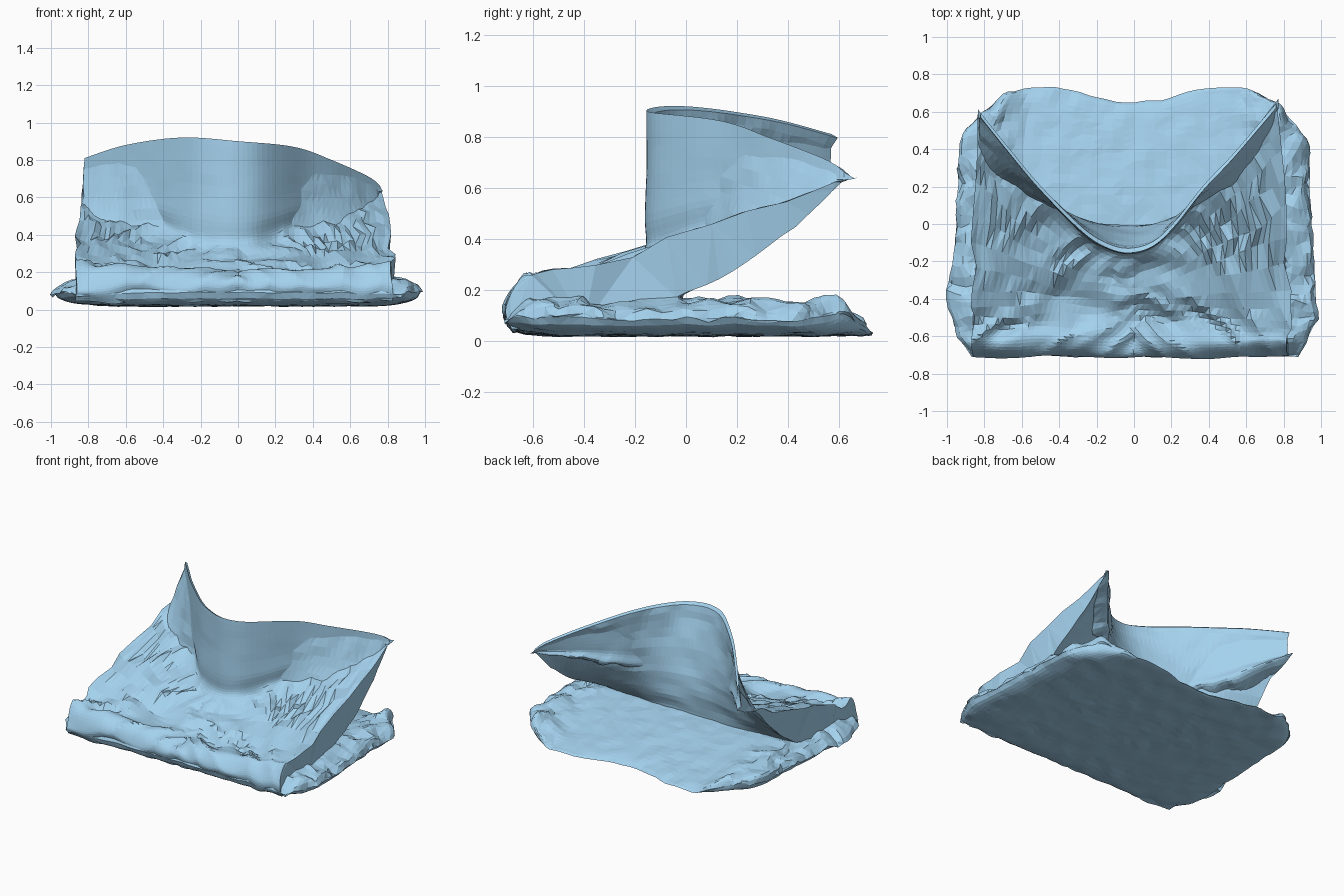
import bpy, bmesh, math
from mathutils import Vector, noise

if "Cube" in bpy.data.objects:
    bpy.data.objects.remove(bpy.data.objects["Cube"])

CLOTH = bpy.data.materials.new("blue_cloth")
CLOTH.diffuse_color = (.37, .64, .85, 1)
CLOTH.use_nodes = True
CLOTH.node_tree.nodes["Principled BSDF"].inputs["Base Color"].default_value = CLOTH.diffuse_color


def interp(table, x):
    """Piecewise-linear lookup in a list of (key, value) pairs."""
    for (a, p), (b, q) in zip(table, table[1:]):
        if x <= b:
            return p + (q - p) * max(0, (x - a) / (b - a))
    return table[-1][1]


def spline(pts, n):
    """Catmull-Rom path through pts, n samples per span."""
    p = [pts[0]] + pts + [pts[-1]]
    out = []
    for i in range(1, len(p) - 2):
        a, b, c, d = p[i - 1:i + 3]
        for k in range(n):
            t = k / n
            out.append(0.5 * (2 * b + (c - a) * t + (2 * a - 5 * b + 4 * c - d) * t * t
                              + (3 * b - a - 3 * c + d) * t ** 3))
    return out + [pts[-1]]


def smooth_table(table):
    return [tuple(p) for p in spline([Vector(t) for t in table], 6)]


def loft(name, loops):
    """Skin closed loops into a solid with capped ends and flat facets."""
    bm = bmesh.new()
    rows = [[bm.verts.new(p) for p in loop] for loop in loops]
    n = len(rows[0])
    for a, b in zip(rows, rows[1:]):
        for i in range(n):
            bm.faces.new((a[i], a[(i + 1) % n], b[(i + 1) % n], b[i]))
    bm.faces.new(rows[0])
    bm.faces.new(rows[-1][::-1])
    bmesh.ops.remove_doubles(bm, verts=bm.verts, dist=0.0005)
    bmesh.ops.triangulate(bm, faces=bm.faces)
    bmesh.ops.recalc_face_normals(bm, faces=bm.faces)
    me = bpy.data.meshes.new(name)
    bm.to_mesh(me)
    bm.free()
    me.materials.append(CLOTH)
    ob = bpy.data.objects.new(name, me)
    bpy.context.collection.objects.link(ob)


def crumple(p, amp, scale=(5, 9, 9)):
    """Noise offset that gives the cloth its irregular folds."""
    q = Vector((p.x * scale[0], p.y * scale[1], p.z * scale[2]))
    return noise.noise_vector(q) * amp


# Lower pad: flat underneath, puffed sides, sunken panel thinning to the back edge
WIDTH = smooth_table([(-.73, .87), (-.62, .93), (-.47, .975), (0, .95), (.45, .935), (.62, .88), (.73, .8)])
BACK = smooth_table([(0, .65), (.2, .67), (.5, .73), (.8, .71), (1, .6)])
loops, N, M = [], 44, 36
for j in range(M + 1):
    v = math.sin((-1 + 2 * j / M) * 1.35) / math.sin(1.35)
    top, bottom = [], []
    for i in range(N + 1):
        t = math.sin((-1 + 2 * i / N) * 1.3) / math.sin(1.3)
        y = v * (.71 if v < 0 else interp(BACK, abs(t)))
        x = t * interp(WIDTH, v * .725)
        side = min(1, max(0, (abs(x) - .58) / .2))
        corner = math.exp(-((abs(x) - .8) / .12) ** 2 - ((abs(y) - .6) / .1) ** 2)
        h = .16 + .02 * corner + .01 * math.sin(y * 11 + x)
        panel = interp([(-.1, .165), (.2, .13), (.5, .08), (.7, .05)], y)
        h = panel + (h - panel) * side
        e = math.sqrt(max(0, (1 - abs(t) ** 9) * (1 - abs(v) ** 12)))
        for part, z in ((top, h * .54 + h * .46 * e), (bottom, h * .54 - (h * .54 - .02) * e)):
            p = Vector((x, y, z))
            p += crumple(p, .009 + .03 * side * (part is top), (10, 10, 10))
            p.z = max(p.z, .003)
            part.append(p)
    loops.append(top + bottom[::-1])
loft("lower_pad", loops)

# Upper flap: a sloping slab hinged at the front that turns up into a curved wall
RIM_Y = smooth_table([(-.82, .57), (-.66, .37), (-.5, .18), (-.28, -.04), (-.15, -.125), (-.03, -.155),
                      (.1, -.12), (.22, -.01), (.37, .18), (.53, .35), (.76, .62)])
RIM_Z = smooth_table([(-.82, .81), (-.6, .88), (-.3, .92), (0, .9), (.3, .87), (.5, .8), (.7, .71), (.76, .66)])
loops, N, SPAN = [], 60, 8
for i in range(N + 1):
    s = -1 + 2 * i / N
    a = s * s
    rx = -.03 + .79 * s
    w = -.03 * (1 - a) - .02 * a + .845 * s
    rim = Vector((rx, interp(RIM_Y, rx), interp(RIM_Z, rx)))
    # crease where slab and wall meet, following the rim in plan
    knee = Vector((rx + .02 * s, rim.y - .035, .325 + .38 * (rim.y + .15)))
    mid = knee.lerp(rim, .3) + Vector((0, .02, 0))
    base = Vector((w * .97, -.02 - .04 * a, .15))
    lip = rim + Vector((0, .025, -.015))
    belly = base.lerp(lip, .4) + Vector((0, .05, -.02))
    front = [Vector((w, -.68, .05)), Vector((w, -.71, .13)), Vector((w, -.64, .20 + .045 * a)),
             Vector((w, -.44, .215 + .065 * a)), knee, mid, rim]
    path = spline(front, SPAN)
    for k, p in enumerate(path):
        # folds fade out towards the smooth upper wall
        fold = interp([(0, .4), (2, .6), (2.6, 1), (3.7, .9), (4.3, .25), (6, 0)], k / SPAN)
        ridge = .22 - abs(noise.noise(Vector((p.x * 3, p.y * 7 + abs(p.x) * 5, p.z * 3))))
        p += crumple(p, .035 * fold, (4, 8, 8))
        p.z += ridge * .08 * fold
        # two small puffs in the cloth
        for cx, cz, sx, sz, d in ((.53, .6, .07, .12, .025), (-.04, .26, .07, .07, .04)):
            r = ((p.x - cx) / sx) ** 2 + ((p.z - cz) / sz) ** 2
            if k > 3.4 * SPAN and r < 1:
                p += Vector((-.7 * (cx > 0), -.7, .2)) * d * math.sqrt(1 - r)
    back = spline([lip, belly, base], 8)
    for p in back[1:]:
        p += crumple(p, .012)
    loops.append(path + back + [Vector((w, -.4, .06))])
loft("folded_flap", loops)
